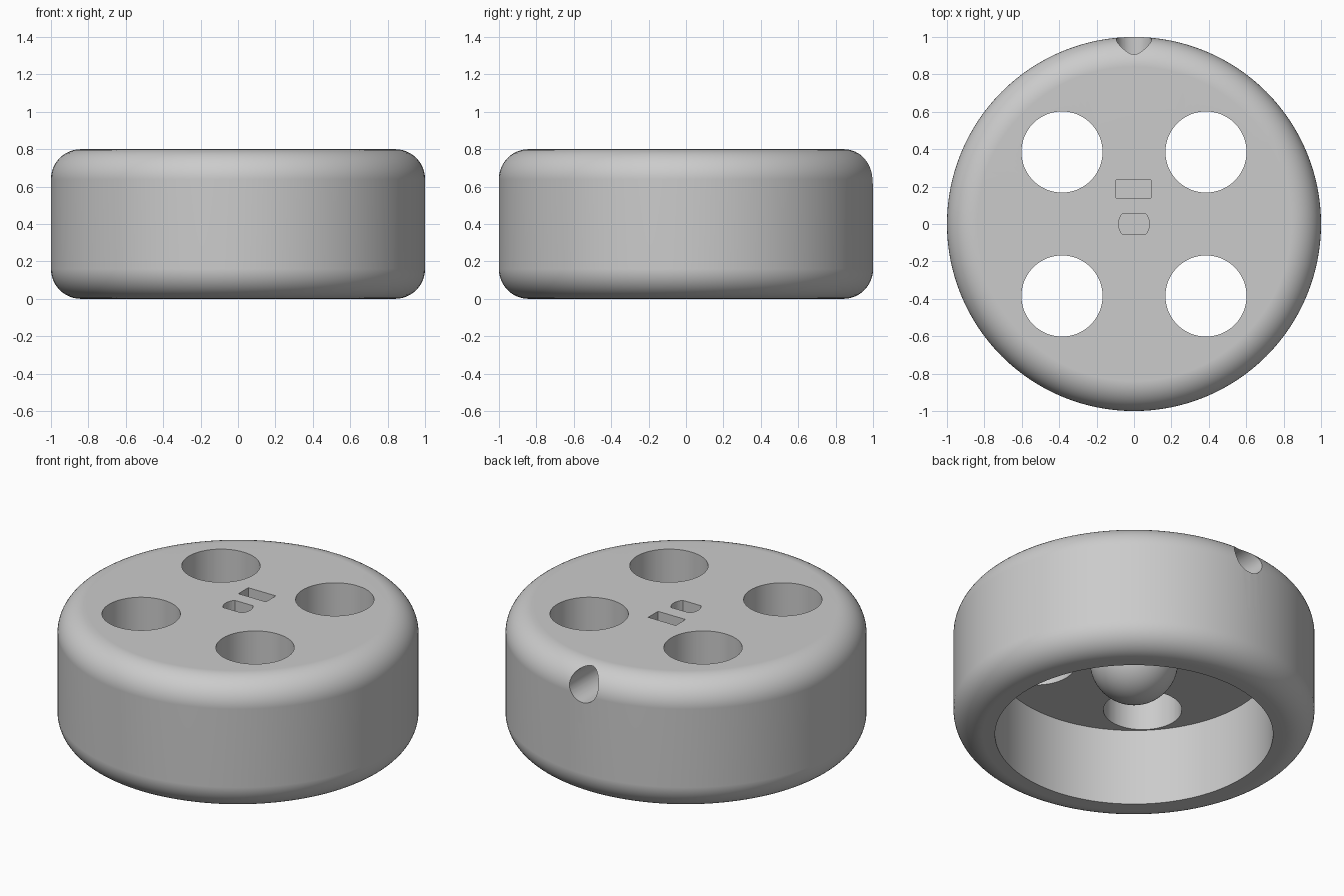
import bpy, bmesh, math
from mathutils import Matrix, Vector

cube = bpy.data.objects.get("Cube")
if cube:
    bpy.data.objects.remove(cube, do_unlink=True)

HEIGHT, FILLET = 0.80, 0.16
CAVITY_R, CEILING, DOME_R = 0.77, 0.47, 0.245
HOLE_R, HOLE_POS = 0.217, 0.385

grey = bpy.data.materials.new("plain grey")
grey.use_nodes = True
grey.diffuse_color = (0.6, 0.6, 0.6, 1)
grey.node_tree.nodes["Principled BSDF"].inputs["Base Color"].default_value = (0.6, 0.6, 0.6, 1)


def finish(bm, name):
    bmesh.ops.recalc_face_normals(bm, faces=bm.faces)
    mesh = bpy.data.meshes.new(name)
    bm.to_mesh(mesh)
    bm.free()
    mesh.materials.append(grey)
    obj = bpy.data.objects.new(name, mesh)
    bpy.context.collection.objects.link(obj)
    return obj


def arc(cx, cz, r, start, end, steps):
    angles = [math.radians(start + (end - start) * i / steps) for i in range(steps + 1)]
    return [(cx + r * math.cos(a), cz + r * math.sin(a)) for a in angles]


def lathe(name, profile, steps):
    bm = bmesh.new()
    verts = [bm.verts.new((r, 0, z)) for r, z in profile]
    edges = [bm.edges.new(pair) for pair in zip(verts, verts[1:])]
    bmesh.ops.spin(bm, geom=verts + edges, cent=(0, 0, 0), axis=(0, 0, 1),
                   angle=math.tau, steps=steps)
    bmesh.ops.remove_doubles(bm, verts=bm.verts, dist=0.0001)
    return finish(bm, name)


def prism(name, outline, z0, z1):
    bm = bmesh.new()
    face = bm.faces.new([bm.verts.new((x, y, z0)) for x, y in outline])
    top = bmesh.ops.extrude_face_region(bm, geom=[face])["geom"]
    moved = [v for v in top if isinstance(v, bmesh.types.BMVert)]
    bmesh.ops.translate(bm, verts=moved, vec=(0, 0, z1 - z0))
    return finish(bm, name)


# Rounded puck with an open cavity below and a dome on the cavity ceiling
inner = 1 - FILLET
profile = [(0, HEIGHT)]
profile += arc(inner, HEIGHT - FILLET, FILLET, 90, 0, 12)
profile += arc(inner, FILLET, FILLET, 0, -90, 12)
profile += [(CAVITY_R, 0), (CAVITY_R, CEILING)]
profile += arc(0, CEILING, DOME_R, 0, -90, 16)
profile[-1] = (0, CEILING - DOME_R)
body = lathe("puck_body", profile, 128)

# Four round through holes
cutters = []
for sx in (-1, 1):
    for sy in (-1, 1):
        ring = arc(sx * HOLE_POS, sy * HOLE_POS, HOLE_R, 0, 360, 64)[:-1]
        cutters.append(prism("hole_cutter", ring, 0.3, 1))

# Rectangular slot and round slot with two flats
cutters.append(prism("slot_cutter", [(-0.095, 0.14), (0.091, 0.14),
                                     (0.091, 0.235), (-0.095, 0.235)], 0.65, 1))
flats = arc(0, 0, 0.083, -43, 43, 8) + arc(0, 0, 0.083, 137, 223, 8)
cutters.append(prism("flat_sided_cutter", flats, 0.65, 1))

# Horizontal round bore entering through the back shoulder
bore = prism("bore_cutter", arc(0, 0, 0.095, 0, 360, 48)[:-1], 0.4, 1.2)
bore.data.transform(Matrix.Translation(Vector((0, 0, 0.69))) @ Matrix.Rotation(-math.pi / 2, 4, 'X'))
cutters.append(bore)

bpy.ops.object.select_all(action='DESELECT')
bpy.context.view_layer.objects.active = body
body.select_set(True)
for cutter in cutters:
    cutter.hide_render = True
    mod = body.modifiers.new("cut", 'BOOLEAN')
    mod.operation, mod.solver, mod.object = 'DIFFERENCE', 'EXACT', cutter
    bpy.ops.object.modifier_apply(modifier=mod.name)
    bpy.data.objects.remove(cutter, do_unlink=True)

# Smooth curves with crisp rims
bpy.ops.object.shade_smooth_by_angle(angle=math.radians(30))
weighted = body.modifiers.new("weighted normals", 'WEIGHTED_NORMAL')
weighted.keep_sharp = True
